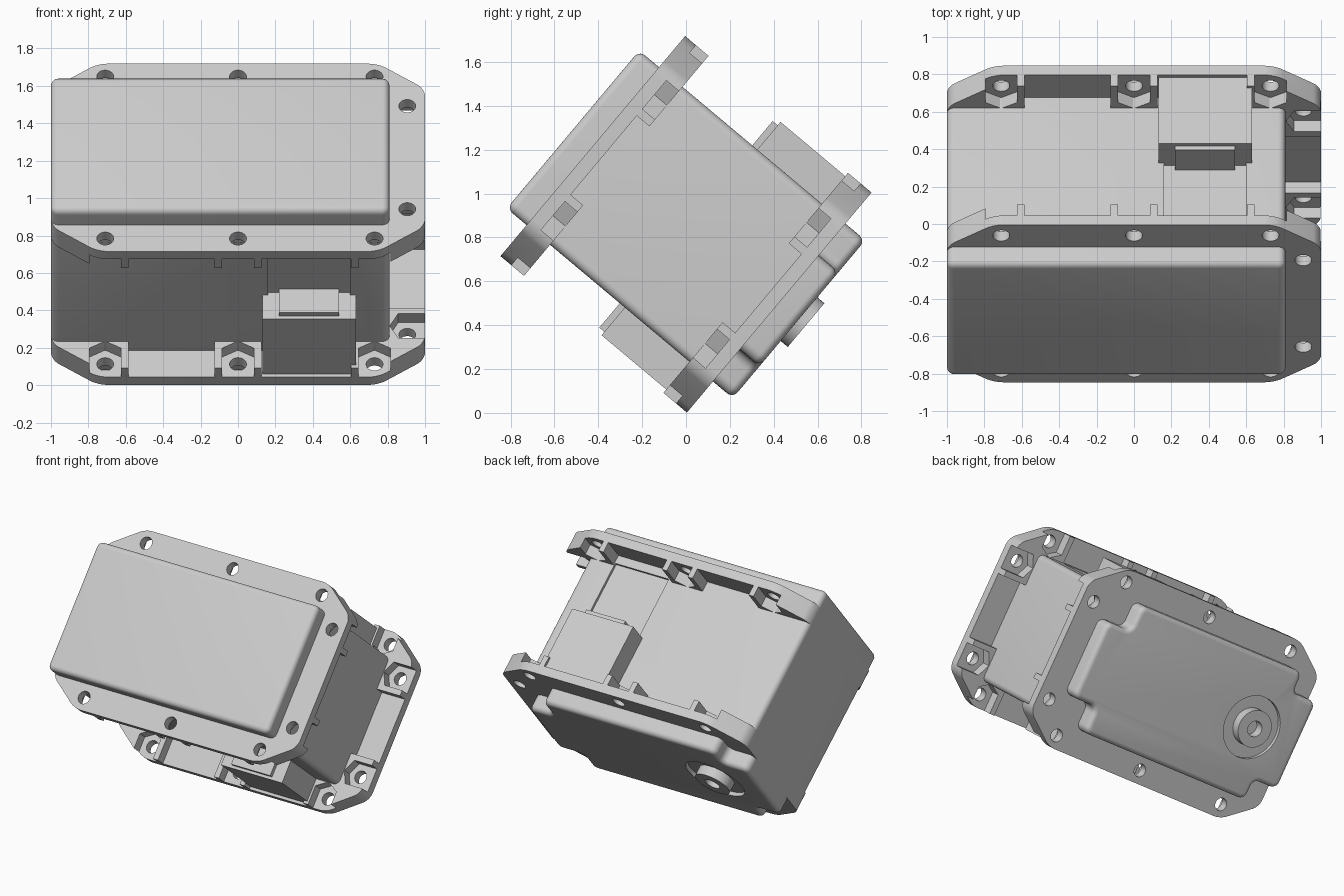
import bpy, bmesh, math
from mathutils import Matrix

cube = bpy.data.objects.get("Cube")
if cube:
    bpy.data.objects.remove(cube)

grey = bpy.data.materials.new("light grey plastic")
grey.use_nodes = True
COLOUR = (0.6, 0.6, 0.6, 1)
grey.diffuse_color = COLOUR
grey.node_tree.nodes["Principled BSDF"].inputs["Base Color"].default_value = COLOUR

# Everything is built upright around the origin, then tipped into place
TILT = Matrix.Translation((0, 0, 0.86)) @ Matrix.Rotation(math.radians(50), 4, 'X')
R_HOLE, SLOT, NUT_V, SIDE_V = 0.045, 0.085, 0.565, 0.36
NUT_X = (-0.71, 0, 0.73)
FLOOR, INNER, OUTER = 0.49, 0.415, 0.555


def make_object(name, bm):
    bmesh.ops.recalc_face_normals(bm, faces=bm.faces)
    mesh = bpy.data.meshes.new(name)
    bm.to_mesh(mesh)
    bm.free()
    obj = bpy.data.objects.new(name, mesh)
    bpy.context.collection.objects.link(obj)
    return obj


def prism(name, outline, low, high, corner=0, rim=0, rim_at=None):
    """Extrude an outline, round its upright edges, then round one end rim."""
    bm = bmesh.new()
    base = bm.faces.new([bm.verts.new((x, y, low)) for x, y in outline])
    ext = bmesh.ops.extrude_face_region(bm, geom=[base])
    for v in ext["geom"]:
        if isinstance(v, bmesh.types.BMVert):
            v.co.z = high
    if corner:
        uprights = [e for e in bm.edges if abs(e.verts[0].co.z - e.verts[1].co.z) > 1e-4]
        bmesh.ops.bevel(bm, geom=uprights, offset=corner, segments=6, profile=0.5, affect='EDGES')
    if rim:
        edges = [e for e in bm.edges if all(abs(v.co.z - rim_at) < 1e-4 for v in e.verts)]
        bmesh.ops.bevel(bm, geom=edges, offset=rim, segments=5, profile=0.5, affect='EDGES')
    return make_object(name, bm)


def box(name, x0, x1, y0, y1, low, high, **rounding):
    return prism(name, [(x0, y0), (x1, y0), (x1, y1), (x0, y1)], low, high, **rounding)


def disc(name, x, y, radius, low, high):
    points = [(x + radius * math.cos(i * math.tau / 40), y + radius * math.sin(i * math.tau / 40))
              for i in range(40)]
    return prism(name, points, low, high)


def cut(obj, cutters):
    """Subtract the cutters, bake the result and remove them."""
    for c in cutters:
        mod = obj.modifiers.new("cut", 'BOOLEAN')
        mod.operation, mod.solver, mod.object = 'DIFFERENCE', 'EXACT', c
    bpy.context.view_layer.update()
    baked = bpy.data.meshes.new_from_object(obj.evaluated_get(bpy.context.evaluated_depsgraph_get()))
    obj.modifiers.clear()
    obj.data = baked
    for c in cutters:
        bpy.data.objects.remove(c)


parts = []

# Main body with the rounded front cover, and a cable channel on both long sides
body = box("main_body", -1, 0.81, -0.47, 0.47, -0.5, 0.673, corner=0.04, rim=0.035, rim_at=0.673)
cut(body, [box("channel", 0.16, 0.6, min(s * 0.45, s), max(s * 0.45, s), -0.1, 0.43)
           for s in (-1, 1)])
parts.append(body)

# Rear cover with stepped corners and a round recess
half = [(0.81, 0.28), (0.61, 0.28), (0.61, 0.47), (-0.8, 0.47), (-0.8, 0.32), (-1, 0.32)]
rear = prism("rear_cover", half + [(x, -y) for x, y in reversed(half)], -0.673, -0.45,
             corner=0.05, rim=0.035, rim_at=-0.673)
BOSS_X = -0.6
cut(rear, [disc("recess", BOSS_X, 0, 0.22, -0.8, -0.645)])
parts.append(rear)

# Hollow shaft boss inside the recess
boss = disc("shaft_boss", BOSS_X, 0, 0.13, -0.715, -0.6)
cut(boss, [disc("bore", BOSS_X, 0, 0.055, -0.8, -0.63)])
parts.append(boss)

# Front flange: raised nut pads, open slots and screw holes
quarter = [(1, 0.48), (0.75, 0.655), (-0.75, 0.655), (-1, 0.48)]
flange = prism("front_flange", quarter + [(x, -y) for x, y in reversed(quarter)],
               INNER, OUTER, corner=0.05)
cutters = [box("side_gap", 0.8, 1.2, -0.235, 0.235, 0.3, FLOOR)]
for s in (-1, 1):
    # Thin plate between the pads
    for x0, x1 in ((-0.585, -0.125), (0.125, 0.605)):
        lo, hi = sorted((s * 0.45, s * 0.8))
        cutters.append(box("gap", x0, x1, lo, hi, 0.3, FLOOR))
    # Slots for the hexagonal nuts, pointed toward the body
    for c in NUT_X:
        slot = [(c - SLOT, s * 0.8), (c - SLOT, s * (NUT_V - 0.049)), (c, s * (NUT_V - 0.098)),
                (c + SLOT, s * (NUT_V - 0.049)), (c + SLOT, s * 0.8)]
        cutters.append(prism("slot", slot, 0.3, FLOOR))
        cutters.append(disc("hole", c, s * NUT_V, R_HOLE, 0.3, 0.7))
    v = s * SIDE_V
    slot = [(1.2, v - SLOT), (0.856, v - SLOT), (0.812, v), (0.856, v + SLOT), (1.2, v + SLOT)]
    cutters.append(prism("slot", slot, 0.3, FLOOR))
    cutters.append(disc("hole", 0.905, v, R_HOLE, 0.3, 0.7))
cut(flange, cutters)
parts.append(flange)

# Rear flange is the mirror of the front one
bm = bmesh.new()
bm.from_mesh(flange.data)
bmesh.ops.scale(bm, vec=(1, 1, -1), verts=bm.verts)
bmesh.ops.reverse_faces(bm, faces=bm.faces)
parts.append(make_object("rear_flange", bm))

# Connector housings above and below, each with a small end tab
for s, side in ((1, "upper"), (-1, "lower")):
    lo, hi = sorted((s * 0.44, s * 0.635))
    parts.append(box(side + "_connector_housing", 0.13, 0.63, lo, hi, -0.5, -0.03))
    lo, hi = sorted((s * 0.44, s * 0.615))
    parts.append(box(side + "_connector_tab", 0.22, 0.54, lo, hi, -0.1, 0))

# Tip into place, colour and shade
bpy.ops.object.select_all(action='DESELECT')
for obj in parts:
    obj.data.transform(TILT)
    obj.data.materials.clear()
    obj.data.materials.append(grey)
    obj.select_set(True)
bpy.context.view_layer.objects.active = body
bpy.ops.object.shade_smooth_by_angle(angle=math.radians(30))
